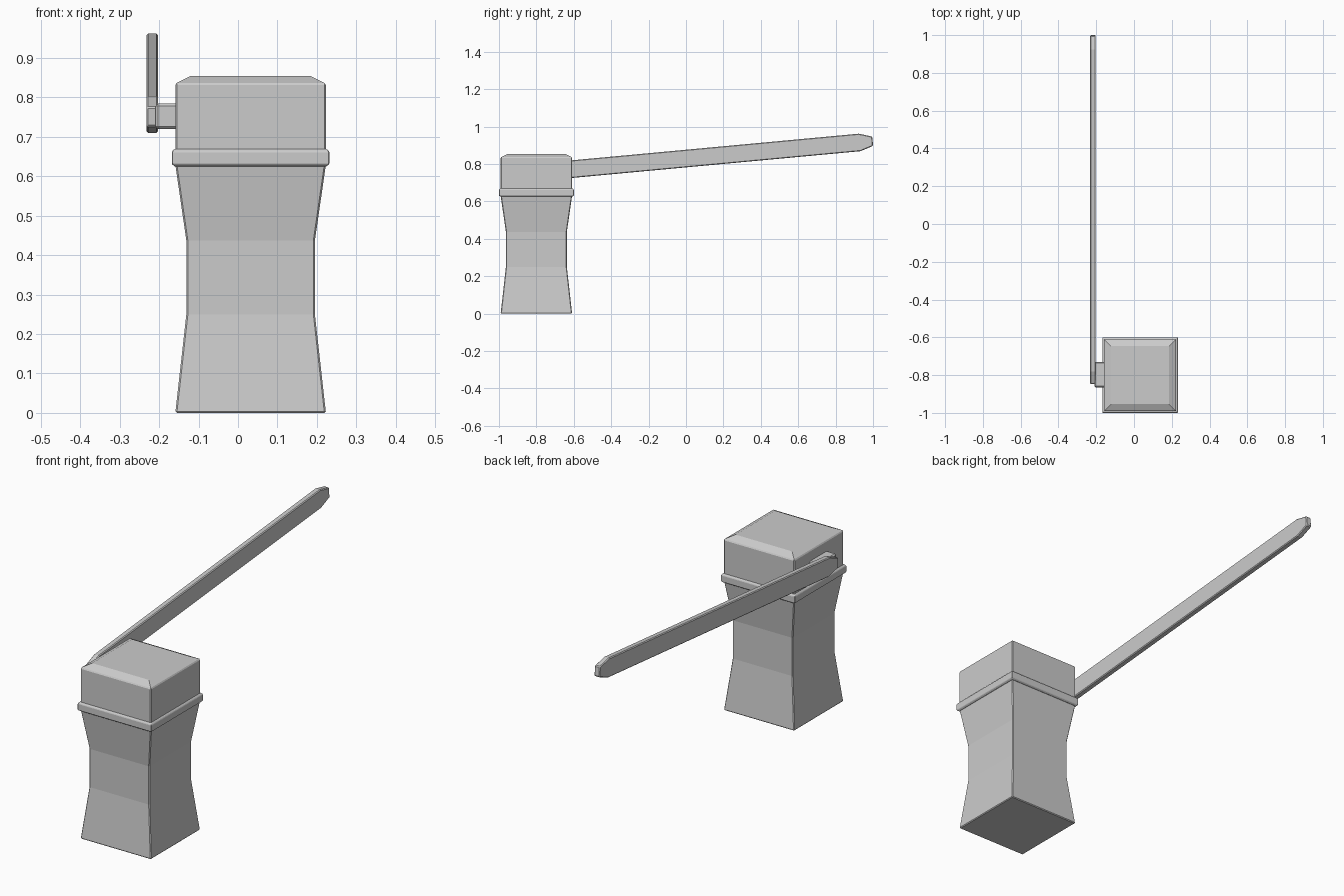
import bpy, bmesh
from math import radians
from mathutils import Matrix, Vector

if "Cube" in bpy.data.objects:
    bpy.data.objects.remove(bpy.data.objects["Cube"])

CX, CY = 0.032, -0.80


def finish(name, bm, bevel):
    bmesh.ops.recalc_face_normals(bm, faces=bm.faces)
    me = bpy.data.meshes.new(name)
    bm.to_mesh(me)
    bm.free()
    ob = bpy.data.objects.new(name, me)
    bpy.context.collection.objects.link(ob)
    if bevel:
        mod = ob.modifiers.new("bevel", 'BEVEL')
        mod.width = bevel
        mod.segments = 1
        mod.limit_method = 'ANGLE'
        mod.angle_limit = radians(40)
    return ob


def loft(name, rings, bevel=0.004):
    """Closed solid through a list of vertex rings."""
    bm = bmesh.new()
    loops = [[bm.verts.new(p) for p in ring] for ring in rings]
    n = len(loops[0])
    for a, b in zip(loops, loops[1:]):
        for i in range(n):
            j = (i + 1) % n
            bm.faces.new((a[i], a[j], b[j], b[i]))
    bm.faces.new(loops[0][::-1])
    bm.faces.new(loops[-1])
    return finish(name, bm, bevel)


def square(half, z):
    return [(CX + sx * half, CY + sy * half, z)
            for sx, sy in ((-1, -1), (1, -1), (1, 1), (-1, 1))]


# Waisted cabinet body, collar band and chamfered head
loft("cabinet_body", [square(h, z) for h, z in
     ((0.191, 0), (0.163, 0.25), (0.163, 0.437), (0.191, 0.63))])
loft("cabinet_collar", [square(h, z) for h, z in
     ((0.192, 0.625), (0.200, 0.631), (0.200, 0.662), (0.194, 0.669))], 0.002)
loft("cabinet_head", [square(h, z) for h, z in
     ((0.191, 0.66), (0.191, 0.835), (0.153, 0.854))])

# Mount joining the arm to the head
bm = bmesh.new()
bmesh.ops.create_cube(bm, size=1, matrix=Matrix.Translation((-0.181, -0.797, 0.752))
                      @ Matrix.Diagonal((0.056, 0.135, 0.064, 1)))
finish("arm_mount", bm, 0.006)

# Long tilted arm with tapered tips
L, H = 0.926, 0.047
outline = [(-L, -0.025), (-L + 0.07, -H), (L - 0.07, -H), (L, -0.025),
           (L, 0.025), (L - 0.07, H), (-L + 0.07, H), (-L, 0.025)]
place = Matrix.Translation((-0.2175, 0.076, 0.836)) @ Matrix.Rotation(radians(5.3), 4, 'X')
loft("barrier_arm", [[place @ Vector((x, y, z)) for y, z in outline]
                     for x in (-0.0145, 0.0145)], 0.004)
